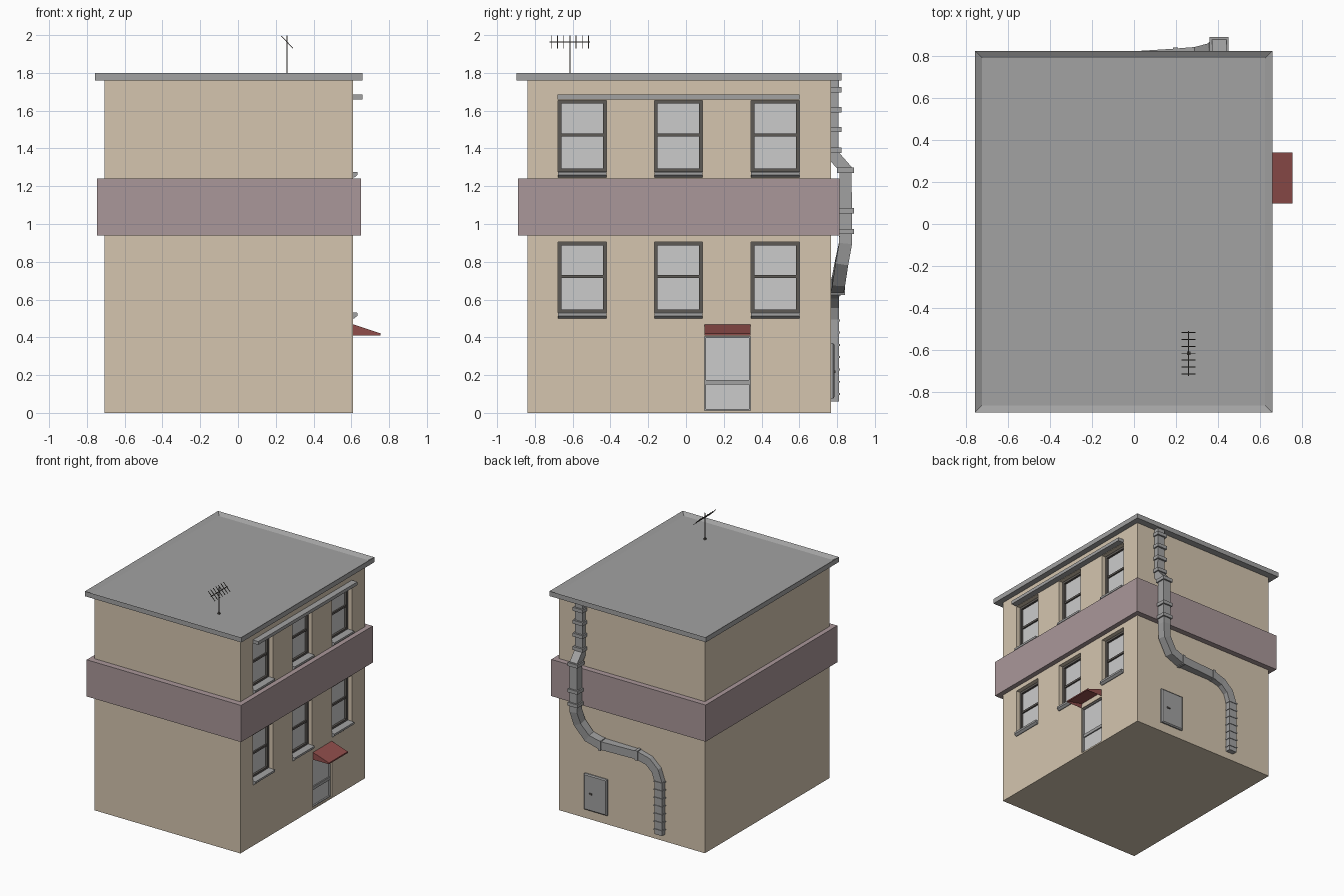
import bpy, bmesh, math
from mathutils import Vector, Matrix

if "Cube" in bpy.data.objects:
    bpy.data.objects.remove(bpy.data.objects["Cube"])


def mat(name, r, g, b):
    m = bpy.data.materials.new(name)
    m.diffuse_color = (r, g, b, 1)
    m.use_nodes = True
    m.node_tree.nodes["Principled BSDF"].inputs["Base Color"].default_value = m.diffuse_color
    return m


STUCCO = mat("stucco", .66, .56, .43)
BAND = mat("band_paint", .40, .31, .32)
RED = mat("awning_red", .28, .075, .07)
DARK = mat("dark_frame", .11, .10, .09)
TRIM = mat("trim_grey", .36, .36, .36)
GLASS = mat("glass_grey", .75, .75, .75)


def make(name, bm, material):
    bmesh.ops.recalc_face_normals(bm, faces=bm.faces)
    me = bpy.data.meshes.new(name)
    bm.to_mesh(me)
    bm.free()
    ob = bpy.data.objects.new(name, me)
    bpy.context.collection.objects.link(ob)
    if material:
        me.materials.append(material)
    return ob


def add_box(bm, x, y, z):
    """Box from (min, max) ranges."""
    c = [(a + b) / 2 for a, b in (x, y, z)]
    s = [b - a for a, b in (x, y, z)]
    m = Matrix.Translation(c) @ Matrix.Diagonal((*s, 1))
    return bmesh.ops.create_cube(bm, size=1, matrix=m)["verts"]


def boxes(name, ranges, material):
    bm = bmesh.new()
    for r in ranges:
        add_box(bm, *r)
    return make(name, bm, material)


def extrude_y(name, profile, y0, y1, material):
    """Extrude an (x, z) profile along y."""
    bm = bmesh.new()
    f = bm.faces.new([bm.verts.new((x, y0, z)) for x, z in profile])
    new = bmesh.ops.extrude_face_region(bm, geom=[f])["geom"]
    bmesh.ops.translate(bm, vec=(0, y1 - y0, 0),
                        verts=[v for v in new if isinstance(v, bmesh.types.BMVert)])
    return make(name, bm, material)


X0, X1, Y0, Y1 = -.708, .61, -.84, .767
WIN_Y = (-.55, -.04, .472)
WIN_Z = ((.53, .905), (1.275, 1.655))
HALF = .128
DOOR = ((.097, .341), (.012, .405))

# walls with window and door recesses on the right side
walls = boxes("walls", [((X0, X1), (Y0, Y1), (0, 1.77))], STUCCO)
cuts = [((.55, .8), (y - HALF, y + HALF), z) for y in WIN_Y for z in WIN_Z]
cuts.append(((.58, .8), *DOOR))
cutter = boxes("opening_cutter", cuts, None)
cutter.hide_render = True
mod = walls.modifiers.new("openings", "BOOLEAN")
mod.object = cutter
mod.solver = "EXACT"
bpy.context.view_layer.objects.active = walls
bpy.ops.object.modifier_apply(modifier=mod.name)
bpy.data.objects.remove(cutter)

# belt band
boxes("belt_band", [((-.747, .65), (-.889, .813), (.94, 1.24))], BAND)

# roof slab with recessed top
bm = bmesh.new()
add_box(bm, (-.757, .658), (-.897, .824), (1.76, 1.80))
top = max(bm.faces, key=lambda f: f.calc_center_median().z)
bmesh.ops.inset_region(bm, faces=[top], thickness=.048)
bmesh.ops.translate(bm, vec=(0, 0, -.02), verts=top.verts)
make("roof", bm, TRIM)


def frame_parts(x, y, z, w):
    """Four bars around a rectangle."""
    (a, b), (c, d) = y, z
    return [(x, (a, a + w), z), (x, (b - w, b), z),
            (x, (a + w, b - w), (c, c + w)), (x, (a + w, b - w), (d - w, d))]


# windows and sills
for r, (z0, z1) in enumerate(WIN_Z):
    for i, yc in enumerate(WIN_Y):
        tag = f"{('lower', 'upper')[r]}_{i + 1}"
        y = (yc - HALF, yc + HALF)
        zm = (z0 + z1) / 2 + .005
        boxes("window_frame_" + tag, frame_parts((.545, .575), y, (z0, z1), .018)
              + [((.545, .57), (y[0] + .018, y[1] - .018), (zm - .008, zm + .008))], DARK)
        boxes("window_glass_" + tag, [((.545, .558), (y[0] + .01, y[1] - .01),
                                       (z0 + .01, z1 - .01))], GLASS)
        extrude_y("window_sill_" + tag,
                  [(.55, z0 - .03), (.615, z0 - .03), (.632, z0 - .016),
                   (.632, z0), (.55, z0 + .004)], y[0], y[1], TRIM)

# long lintel above the upper windows
boxes("lintel", [((.60, .66), (-.68, .60), (1.658, 1.685))], TRIM)

# door
(dy0, dy1), (dz0, dz1) = DOOR
boxes("door_panel", [((.57, .587), (dy0, dy1), (dz0, dz1))], GLASS)
boxes("door_frame", frame_parts((.575, .60), *DOOR, .008)
      + [((.575, .597), (dy0 + .008, dy1 - .008), (.15, .175))], TRIM)

# awning, hollow underneath
awning = extrude_y("door_awning", [(.60, .41), (.755, .41), (.755, .421), (.60, .472)],
                   .097, .341, RED)
bm = bmesh.new()
bm.from_mesh(awning.data)
under = min(bm.faces, key=lambda f: f.calc_center_median().z)
bmesh.ops.inset_region(bm, faces=[under], thickness=.012)
for v in under.verts:
    v.co.z += .035 if v.co.x < .68 else .005
bm.to_mesh(awning.data)
bm.free()


# square drain pipe on the back wall
def sweep(bm, pts, half):
    pts = [Vector(p) for p in pts]
    rings = []
    for i, p in enumerate(pts):
        t = Vector()
        if i > 0:
            t += (p - pts[i - 1]).normalized()
        if i < len(pts) - 1:
            t += (pts[i + 1] - p).normalized()
        t.normalize()
        n = Vector((0, 1, 0))
        n = (n - t * n.dot(t)).normalized()
        b = t.cross(n)
        rings.append([bm.verts.new(p + half * (sn * n + sb * b))
                      for sn, sb in ((1, 1), (1, -1), (-1, -1), (-1, 1))])
    for r, s in zip(rings, rings[1:]):
        for k in range(4):
            bm.faces.new((r[k], r[(k + 1) % 4], s[(k + 1) % 4], s[k]))
    bm.faces.new(rings[0])
    bm.faces.new(rings[-1])


PATH = [(.405, .775, 1.77), (.405, .775, 1.37), (.405, .845, 1.29), (.405, .845, .90),
        (.385, .825, .80), (.31, .808, .70), (.20, .80, .665), (-.12, .78, .662),
        (-.22, .775, .635), (-.285, .775, .575), (-.315, .775, .49), (-.315, .775, .06)]
bm = bmesh.new()
sweep(bm, PATH, .034)
make("drain_pipe", bm, TRIM)

# pipe collars
bm = bmesh.new()
rows = [(.405, .778, z) for z in (1.71, 1.605, 1.50, 1.39)]
rows += [(.405, .845, z) for z in (1.285, 1.07, .96)]
for x, y, z in rows:
    add_box(bm, (x - .045, x + .045), (y - .045, y + .045), (z - .014, z + .014))
for i in range(7):
    z = .10 + i * .065
    add_box(bm, (-.354, -.276), (.75, .814), (z - .005, z + .005))
for a, b in ((PATH[6], PATH[7]), (PATH[7], PATH[6])):
    a, b = Vector(a), Vector(b)
    d = (b - a).normalized() * .012
    sweep(bm, [a - d, a + d], .04)
make("pipe_collars", bm, TRIM)

# utility hatch on the back wall
bm = bmesh.new()
add_box(bm, (.168, .376), (.75, .778), (.075, .37))
front = max(bm.faces, key=lambda f: f.calc_center_median().y)
bmesh.ops.inset_region(bm, faces=[front], thickness=.012, depth=.007)
make("utility_hatch", bm, TRIM)
boxes("hatch_handle", [((.30, .325), (.78, .792), (.212, .224))], DARK)

# roof antenna with tilted elements
bm = bmesh.new()
add_box(bm, (.257, .263), (-.618, -.612), (1.775, 1.997))
add_box(bm, (.252, .268), (-.623, -.607), (1.775, 1.79))
add_box(bm, (.2575, .2625), (-.722, -.508), (1.9605, 1.9655))
for i in range(7):
    y = -.713 + i * .0327
    v = add_box(bm, (.2145, .3055), (y - .002, y + .002), (1.961, 1.965))
    bmesh.ops.rotate(bm, verts=v, cent=(.26, y, 1.963),
                     matrix=Matrix.Rotation(math.radians(46), 3, 'Y'))
make("roof_antenna", bm, DARK)
